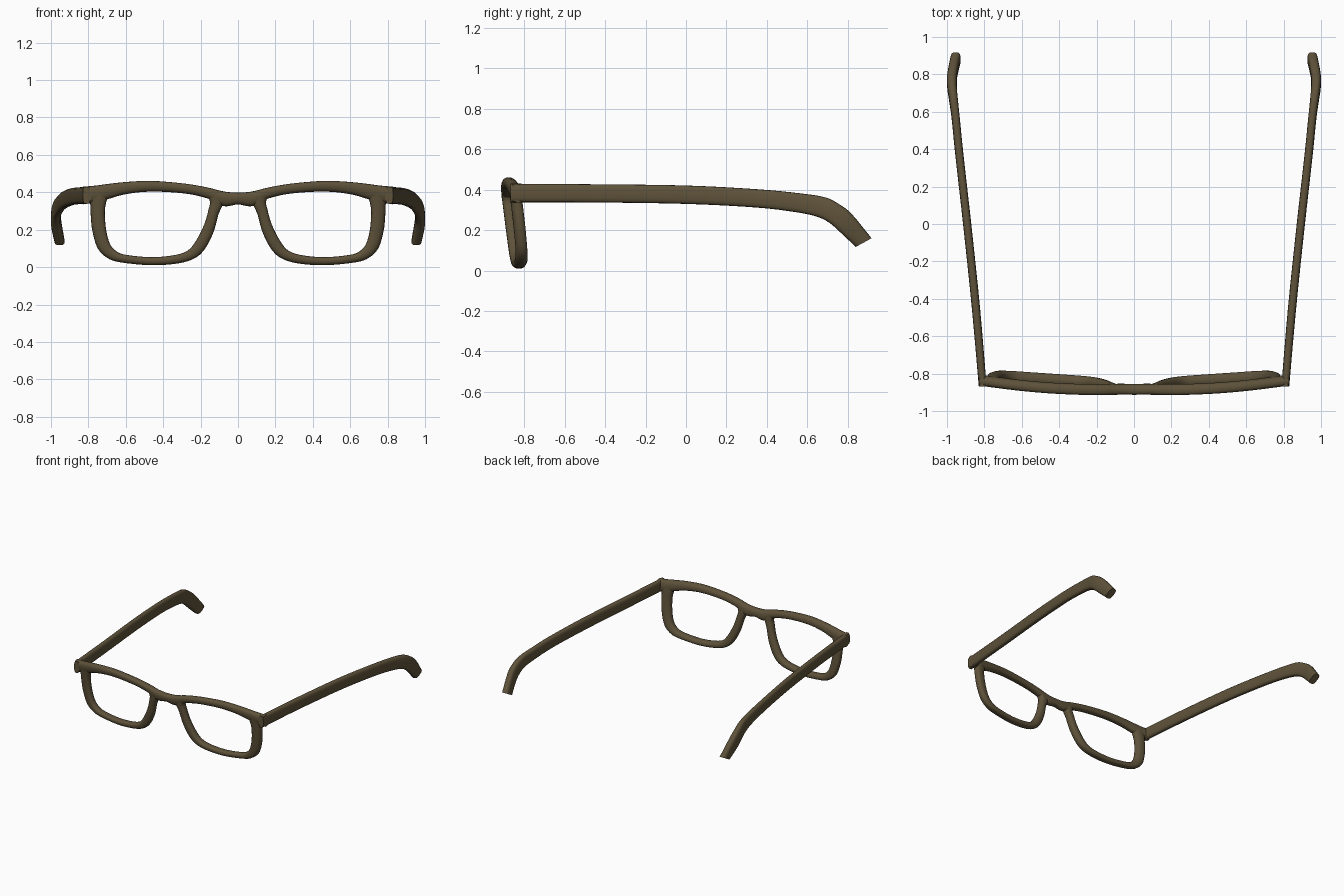
import bpy, bmesh, math
from mathutils import Vector

if "Cube" in bpy.data.objects:
    bpy.data.objects.remove(bpy.data.objects["Cube"])

mat = bpy.data.materials.new("dark olive brown")
mat.diffuse_color = (0.112, 0.084, 0.042, 1)
mat.use_nodes = True
mat.node_tree.nodes["Principled BSDF"].inputs["Base Color"].default_value = mat.diffuse_color


def smooth_path(stations, steps=4):
    """Catmull-Rom interpolation of tuples of numbers."""
    p = [stations[0]] + stations + [stations[-1]]
    out = []
    for i in range(1, len(p) - 2):
        for k in range(steps):
            t = k / steps
            out.append([0.5 * (2 * b + (c - a) * t + (2*a - 5*b + 4*c - d) * t*t
                               + (3*b - a - 3*c + d) * t**3)
                        for a, b, c, d in zip(p[i-1], p[i], p[i+1], p[i+2])])
    return out + [list(stations[-1])]


def loft(name, sections, power, mirror=False, n=16):
    """Sections are (edge point, opposite edge point, half depth vector)."""
    bm = bmesh.new()
    rings = []
    for a, b, depth in sections:
        ring = []
        for i in range(n):
            t = 2 * math.pi * i / n
            c, s = math.cos(t), math.sin(t)
            u = math.copysign(abs(c) ** (2 / power), c)
            v = math.copysign(abs(s) ** (2 / power), s)
            ring.append(bm.verts.new((a + b) / 2 + (b - a) / 2 * u + depth * v))
        rings.append(ring)
    for r, q in zip(rings, rings[1:]):
        for i in range(n):
            j = (i + 1) % n
            bm.faces.new((r[i], r[j], q[j], q[i]))
    bm.faces.new(rings[0])
    bm.faces.new(rings[-1])
    bmesh.ops.recalc_face_normals(bm, faces=bm.faces)
    me = bpy.data.meshes.new(name)
    bm.to_mesh(me)
    bm.free()
    me.materials.append(mat)
    ob = bpy.data.objects.new(name, me)
    bpy.context.collection.objects.link(ob)
    bpy.ops.object.select_all(action='DESELECT')
    ob.select_set(True)
    bpy.context.view_layer.objects.active = ob
    bpy.ops.object.shade_smooth_by_angle(angle=math.radians(50))
    if mirror:
        ob.modifiers.new("mirror", 'MIRROR').use_mirror_merge = False
    return ob


def on_front(x, z):
    """Place a point on the bowed, tilted front surface."""
    return Vector((x, -0.888 + 0.075 * x * x + 0.12 * (0.40 - z), z))


# Brow bar with bridge: x, lower z, upper z
half = [(0, .335, .398), (.06, .325, .402), (.11, .335, .412), (.16, .366, .425),
        (.28, .393, .446), (.46, .404, .461), (.60, .390, .455), (.70, .362, .444),
        (.76, .345, .436), (.828, .336, .430)]
bar = [(-x, a, b) for x, a, b in half[:0:-1]] + half
loft("brow_bar", [(on_front(x, a), on_front(x, b), Vector((0, .029, 0)))
                  for x, a, b in smooth_path(bar)], 2.5)

# Lower rim: inner x, z and outer x, z
rim = [(.685, .40, .80, .40), (.705, .345, .79, .335), (.712, .29, .787, .27),
       (.705, .20, .778, .19), (.685, .125, .75, .10), (.65, .085, .70, .05),
       (.60, .066, .63, .026), (.465, .053, .465, .010), (.34, .064, .32, .020),
       (.27, .088, .23, .048), (.225, .14, .175, .10), (.18, .23, .13, .19),
       (.157, .31, .105, .28), (.15, .35, .085, .325), (.17, .39, .07, .37)]
loft("lens_rim", [(on_front(a, b), on_front(c, d), Vector((0, .029, 0)))
                  for a, b, c, d in smooth_path(rim)], 2.5, mirror=True)

# Temple arm: lower y, z, upper y, z, centre x, half thickness
arm = [(-.868, .338, -.868, .430, .809, .021), (-.45, .337, -.45, .427, .845, .022),
       (0, .330, 0, .421, .892, .022), (.35, .312, .36, .402, .932, .022),
       (.55, .288, .575, .381, .953, .022), (.65, .266, .69, .362, .966, .024),
       (.71, .236, .755, .33, .973, .026), (.765, .188, .82, .28, .972, .027),
       (.84, .117, .918, .160, .954, .027)]
loft("temple_arm", [(Vector((x, a, b)), Vector((x, c, d)), Vector((t, 0, 0)))
                    for a, b, c, d, x, t in smooth_path(arm)], 3, mirror=True)
